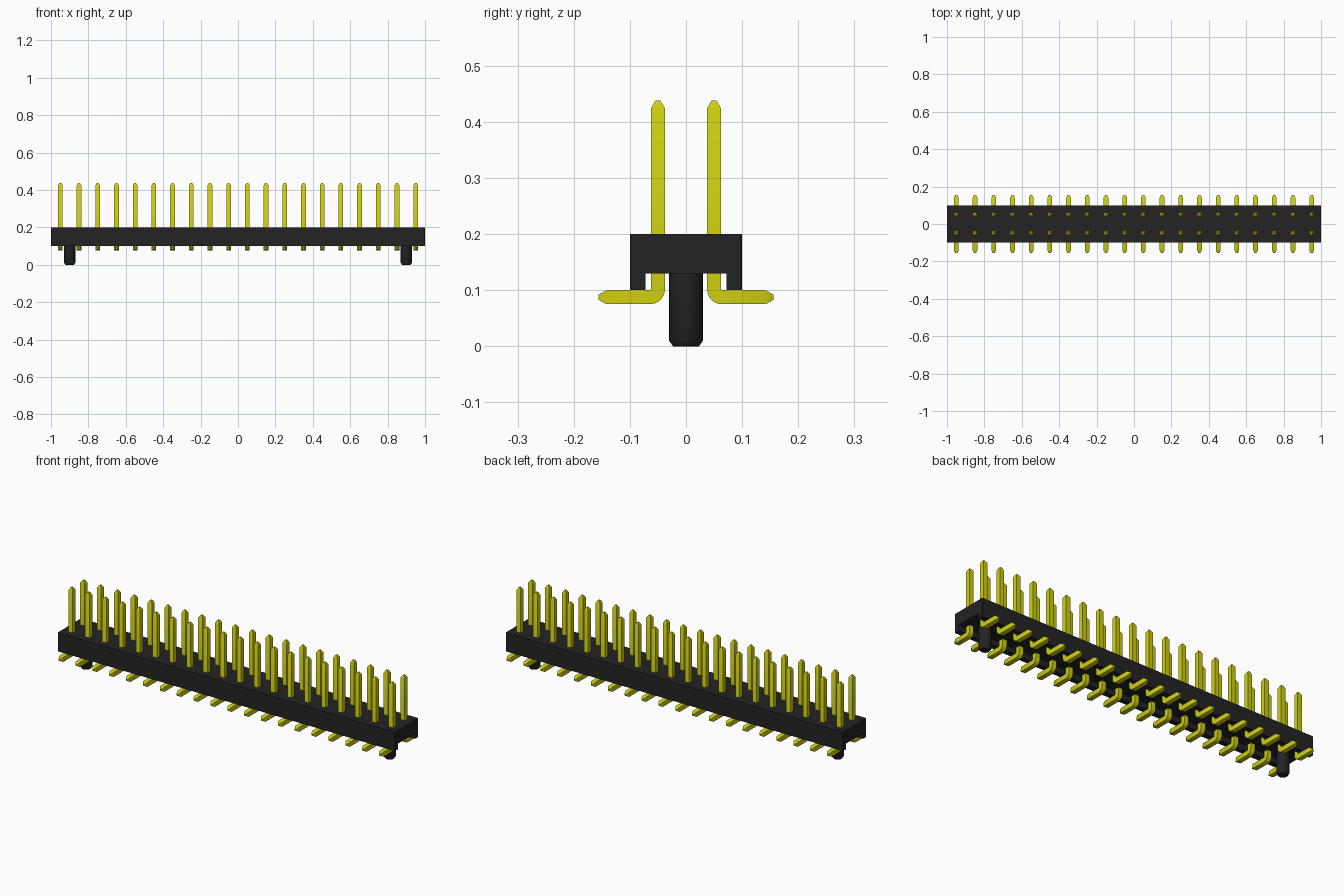
import bpy, bmesh, math
from mathutils import Vector

if "Cube" in bpy.data.objects:
    bpy.data.objects.remove(bpy.data.objects["Cube"])


def material(name, color):
    m = bpy.data.materials.new(name)
    m.use_nodes = True
    m.diffuse_color = color
    m.node_tree.nodes["Principled BSDF"].inputs["Base Color"].default_value = color
    return m


black = material("black plastic", (0.017, 0.017, 0.017, 1))
gold = material("yellow metal", (0.62, 0.62, 0.006, 1))


def make_object(name, bm, mat):
    bmesh.ops.recalc_face_normals(bm, faces=bm.faces[:])
    mesh = bpy.data.meshes.new(name)
    bm.to_mesh(mesh)
    bm.free()
    mesh.materials.append(mat)
    ob = bpy.data.objects.new(name, mesh)
    bpy.context.collection.objects.link(ob)
    return ob


def smooth(ob):
    bpy.ops.object.select_all(action="DESELECT")
    ob.select_set(True)
    bpy.context.view_layer.objects.active = ob
    bpy.ops.object.shade_smooth_by_angle(angle=math.radians(35))


def skin(bm, rings):
    """Join rings of points into a closed tube."""
    loops = [[bm.verts.new(p) for p in ring] for ring in rings]
    n = len(loops[0])
    for a, b in zip(loops, loops[1:]):
        for i in range(n):
            j = (i + 1) % n
            bm.faces.new((a[i], a[j], b[j], b[i]))
    bm.faces.new(loops[0])
    bm.faces.new(loops[-1])


# Housing: channel section, open underneath, with softened corner edges
half = [(0.1, 0.2), (0.1, 0.1), (0.072, 0.1), (0.072, 0.13)]
section = half + [(-y, z) for y, z in reversed(half)]
bm = bmesh.new()
skin(bm, [[(x, y, z) for y, z in section] for x in (-1, 1)])
corners = [e for e in bm.edges
           if all(abs(abs(v.co.y) - 0.1) < 1e-4 for v in e.verts)
           and abs(e.verts[0].co.z - e.verts[1].co.z) > 0.05]
bmesh.ops.bevel(bm, geom=corners, offset=0.002, segments=1, affect="EDGES")
make_object("housing", bm, black)

# Locating pegs: round posts with a chamfered foot
SIDES = 24
for side, x in (("left", 0.9), ("right", -0.9)):
    bm = bmesh.new()
    rings = []
    for r, z in ((0.023, 0), (0.03, 0.01), (0.03, 0.135)):
        rings.append([(x + r * math.cos(k * math.tau / SIDES),
                       r * math.sin(k * math.tau / SIDES), z) for k in range(SIDES)])
    skin(bm, rings)
    smooth(make_object(side + "_locating_peg", bm, black))

# Bent pin: square wire swept from the pointed top to the pointed foot
W, TIP, INNER, BEND = 0.0125, 0.0045, 0.002, 8
pivot = Vector((0, 0.05 + W + INNER, 0.1 + INNER))
foot_z = 0.1 - W
path = [((0, 0.05, 0.438), 0, TIP), ((0, 0.05, 0.424), 0, W)]
for k in range(BEND + 1):
    a = k / BEND * math.pi / 2
    out = Vector((0, -math.cos(a), -math.sin(a)))
    path.append((pivot + out * (INNER + W), a, W))
path += [((0, 0.142, foot_z), math.pi / 2, W), ((0, 0.156, foot_z), math.pi / 2, TIP)]
bm = bmesh.new()
rings = []
for center, a, w in path:
    c = Vector(center) + Vector((-0.95, 0, 0))
    u = Vector((w, 0, 0))
    v = Vector((0, -math.cos(a), -math.sin(a))) * w
    rings.append([c - u - v, c + u - v, c + u + v, c - u + v])
skin(bm, rings)
pins = make_object("contact_pins", bm, gold)

# Repeat along the housing and mirror to the second row
row = pins.modifiers.new("row", "ARRAY")
row.count = 20
row.use_relative_offset = False
row.use_constant_offset = True
row.constant_offset_displace = (0.1, 0, 0)
rows = pins.modifiers.new("second row", "MIRROR")
rows.use_axis = (False, True, False)
smooth(pins)
